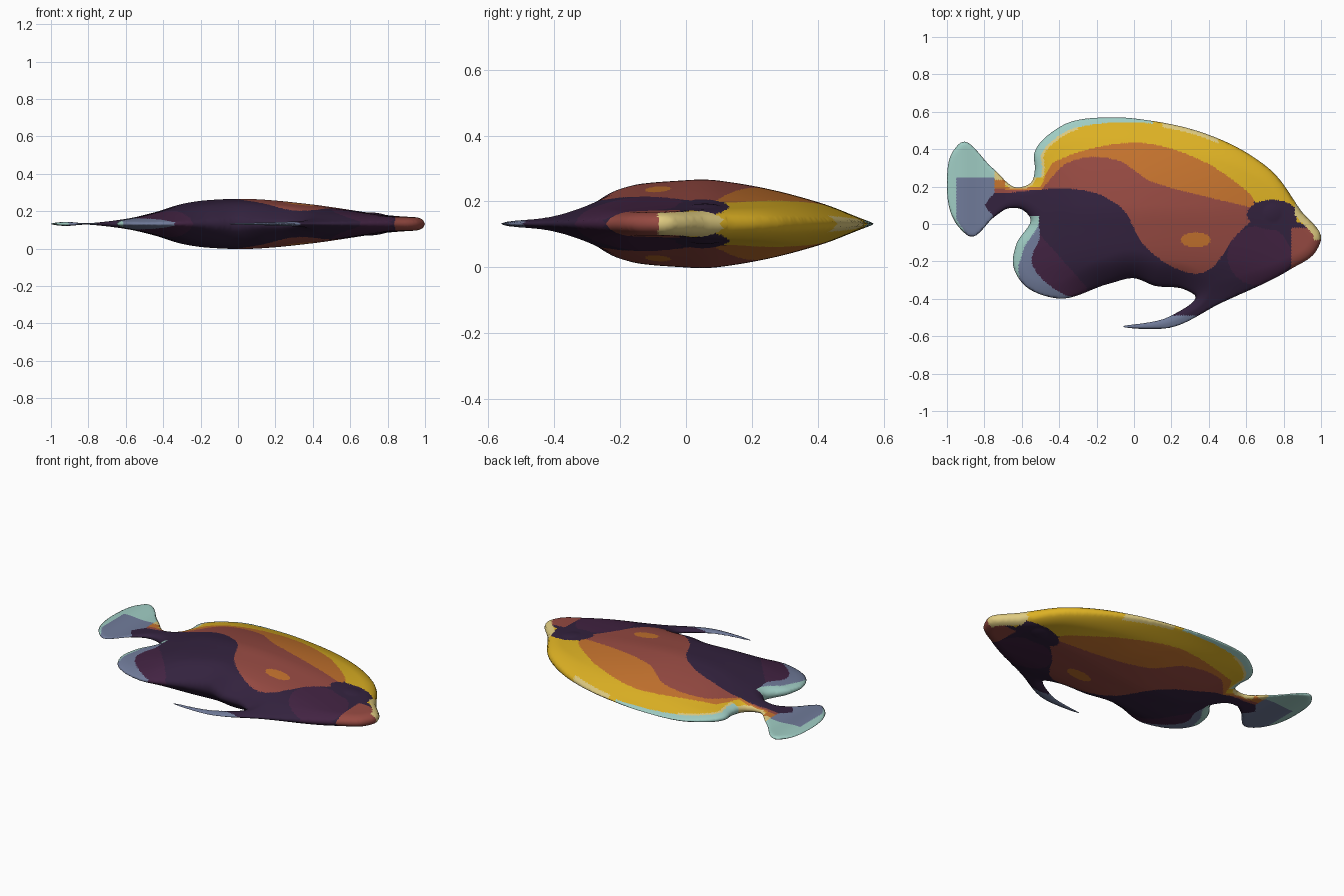
import bpy, bmesh, math
from mathutils import Vector, kdtree
from mathutils.geometry import delaunay_2d_cdt

if "Cube" in bpy.data.objects:
    bpy.data.objects.remove(bpy.data.objects["Cube"])

MID_Z, STEP = 0.132, 0.0095

# Side silhouette: back, tail, rear fin, belly fin, chin
OUTLINE = [Vector(p) for p in [
    (1, -.083), (.89, .075), (.74, .28), (.62, .37), (.38, .484), (.085, .553), (-.1, .57),
    (-.396, .52), (-.535, .37), (-.53, .29), (-.55, .222), (-.62, .195), (-.754, .297),
    (-.925, .436), (-.973, .38), (-1, .24), (-.94, -.013), (-.877, -.067), (-.738, .045),
    (-.674, .083), (-.6, .078), (-.556, .035), (-.63, -.11), (-.647, -.217), (-.6, -.313),
    (-.412, -.398), (-.13, -.318), (0, -.29), (.11, -.33), (.27, -.35), (.326, -.382),
    (.19, -.495), (-.06, -.548), (.19, -.555), (.46, -.425), (.835, -.243), (.97, -.15)]]

# Half thickness along the length, and its share across the height
LENGTH = [(-1, .004), (-.92, .011), (-.8, .004), (-.6, .028), (-.45, .06), (-.3, .105),
          (-.15, .126), (.08, .131), (.4, .102), (.8, .046), (1, .035)]
HEIGHT = [(-.56, .08), (-.38, .31), (-.2, .83), (0, 1), (.1, .99), (.3, .71), (.57, .1)]

# Lower limits of the colour bands on the flank
RED_FLOOR = [(-.75, .16), (-.31, .185), (-.07, .09), (.06, -.12), (.27, -.255), (.41, -.24),
             (.54, -.07), (.63, .02)]
ORANGE_FLOOR = [(-.5, .18), (-.35, .33), (-.1, .345), (.1, .225), (.62, .09)]
YELLOW_FLOOR = [(-.5, .2), (-.43, .33), (0, .435), (.35, .345), (.6, .18), (.67, .1), (.9, 0)]


def hermite(a, b, ma, mb, t):
    return ((2 * t**3 - 3 * t**2 + 1) * a + (t**3 - 2 * t**2 + t) * ma
            + (3 * t**2 - 2 * t**3) * b + (t**3 - t**2) * mb)


def closed_curve(pts, n):
    """Smooth closed curve, with slopes weighted by the spacing of the points."""
    k = len(pts)
    slopes = []
    for i, p in enumerate(pts):
        back, ahead = p - pts[i - 1], pts[(i + 1) % k] - p
        s, u = back.length, ahead.length
        slopes.append((back * (u / s) + ahead * (s / u)) / (s + u))
    out = []
    for i, p in enumerate(pts):
        q = pts[(i + 1) % k]
        w = (q - p).length
        out += [hermite(p, q, slopes[i] * w, slopes[(i + 1) % k] * w, j / n) for j in range(n)]
    return out


def profile(pts, x):
    """Smooth curve through (position, value) points."""
    if x <= pts[0][0]:
        return pts[0][1]

    def slope(a, b):
        return (b[1] - a[1]) / (b[0] - a[0])
    for i in range(len(pts) - 1):
        a, b = pts[i], pts[i + 1]
        if x <= b[0]:
            w = b[0] - a[0]
            return hermite(a[1], b[1], slope(pts[max(i - 1, 0)], b) * w,
                           slope(a, pts[min(i + 2, len(pts) - 1)]) * w, (x - a[0]) / w)
    return pts[-1][1]


def inside(poly, x, y):
    hit = False
    ax, ay = poly[-1]
    for bx, by in poly:
        if (ay > y) != (by > y) and x < (bx - ax) * (y - ay) / (by - ay) + ax:
            hit = not hit
        ax, ay = bx, by
    return hit


def clamp(v):
    return max(0, min(1, v))


def ellipse(x, y, cx, cy, rx, ry):
    return ((x - cx) / rx)**2 + ((y - cy) / ry)**2 < 1


dense = closed_curve(OUTLINE, 64)
rim = dense[::8]
tree = kdtree.KDTree(len(dense))
for i, p in enumerate(dense):
    tree.insert((p.x, p.y, 0), i)
tree.balance()


def edge_dist(x, y):
    return tree.find((x, y, 0))[2]


def half_thickness(x, y, d):
    h = profile(LENGTH, x)
    t = clamp(d / (h + .02))
    eye = .005 * clamp(1 - ((x - .74)**2 + (y - .06)**2) / .05**2)
    return h * profile(HEIGHT, y if x > -.7 else .1) * math.sqrt(1 - (1 - t)**2) + eye


# Flat colours
COLOURS = {"dark_purple": (51, 34, 62), "plum": (66, 35, 66), "brick_red": (150, 74, 66),
           "orange": (197, 115, 46), "yellow": (222, 178, 36), "pale_yellow": (222, 202, 128),
           "pale_teal": (160, 205, 196), "slate_blue": (113, 124, 155)}
DARK, PLUM, RED, ORANGE, YELLOW, PALE, TEAL, SLATE = range(8)


def paint(x, y):
    d = edge_dist(x, y)
    # tail
    if x < -.69 and x > -.8 + .8 * abs(y - .1) and y < .165:
        return DARK
    if x < -.745:
        return SLATE if y < .25 and x > -.95 + .6 * max(0, .03 - y) else TEAL
    if x < -.69:
        return PALE if y > .235 else ORANGE if y > .19 else RED if y > .165 else SLATE if y < .04 else DARK
    # rim along the back fin
    if y > .19 and x < .45:
        teal = .012 + .026 * clamp((.12 - x) / .4) if -.56 < x < .1 and y > .25 else 0
        if d < teal:
            return TEAL
        if d < (teal + .014 if x < -.3 else .024 if x > .15 else 0):
            return PALE
    # rear fin
    if x < -.25 and y < .04:
        if x < -.5 and d < .045 * clamp((y + .3) / .12):
            return TEAL
        if d < .1 * clamp((-.33 - x) / .2) * clamp((.08 - y) / .16):
            return SLATE
        return PLUM if y < -.06 - 1.125 * (x + .5) else DARK
    # belly fin
    if y < -.49 and x < .35:
        return TEAL if ellipse(x, y, .06, -.51, .025, .012) else SLATE
    # head
    if x > .86 and -.085 < y < .11 and d < .04:
        return PALE
    if ellipse(x, y, .74, .05, .135, .08):
        return DARK
    if x > .84 and y < -.02:
        return RED
    if ellipse(x, y, .67, -.17, .17, .16):
        return PLUM
    # flank bands and spot
    if ellipse(x, y, .33, -.085, .08, .04):
        return ORANGE
    if y > profile(YELLOW_FLOOR, x):
        return YELLOW
    if x < .64 and y > profile(ORANGE_FLOOR, x):
        return ORANGE
    return RED if x < .64 and y > profile(RED_FLOOR, x) else DARK


# Triangulate the silhouette with an even field of inner points
points = list(rim)
for j in range(int(1.2 / (STEP * .866))):
    y = -.6 + j * STEP * .866
    for i in range(int(2 / STEP)):
        x = -1 + (i + .5 * (j % 2)) * STEP
        if edge_dist(x, y) > .004 and inside(rim, x, y):
            points.append(Vector((x, y)))
verts, _, tris, *_ = delaunay_2d_cdt(points, [], [list(range(len(rim)))], 1, 1e-6)

# Inflate both flanks from the shared rim
bm = bmesh.new()
upper, lower = [], []
for v in verts:
    d = edge_dist(v.x, v.y)
    h = half_thickness(v.x, v.y, d)
    upper.append(bm.verts.new((v.x, v.y, MID_Z + h)))
    lower.append(upper[-1] if d < .0015 else bm.verts.new((v.x, v.y, MID_Z - h)))
for tri in tris:
    cx, cy = (sum(verts[i][k] for i in tri) / 3 for k in (0, 1))
    colour = paint(cx, cy)
    bm.faces.new([upper[i] for i in tri]).material_index = colour
    if any(upper[i] is not lower[i] for i in tri):
        bm.faces.new([lower[i] for i in reversed(tri)]).material_index = colour
bmesh.ops.delete(bm, geom=[v for v in bm.verts if not v.link_faces], context='VERTS')
bmesh.ops.recalc_face_normals(bm, faces=bm.faces)

mesh = bpy.data.meshes.new("fish_body")
bm.to_mesh(mesh)
bm.free()
for name, rgb in COLOURS.items():
    mat = bpy.data.materials.new(name)
    mat.diffuse_color = (*[((c / 255 + .055) / 1.055)**2.4 for c in rgb], 1)
    mat.use_nodes = True
    mat.node_tree.nodes["Principled BSDF"].inputs["Base Color"].default_value = mat.diffuse_color
    mesh.materials.append(mat)
for poly in mesh.polygons:
    poly.use_smooth = True
fish = bpy.data.objects.new("fish_body", mesh)
bpy.context.collection.objects.link(fish)
